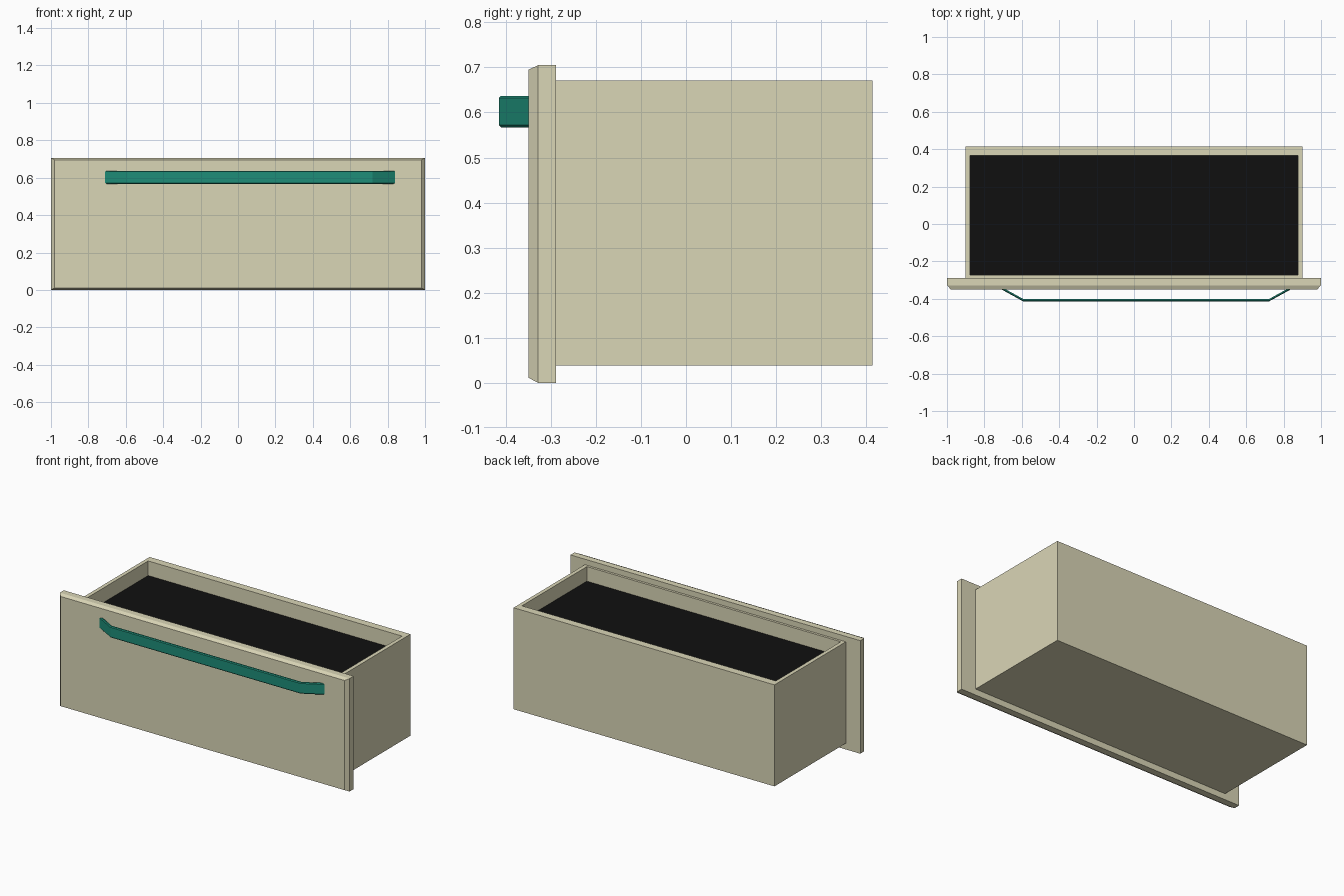
import bpy
import bmesh

if "Cube" in bpy.data.objects:
    bpy.data.objects.remove(bpy.data.objects["Cube"])


def material(name, rgb):
    m = bpy.data.materials.new(name)
    m.diffuse_color = (*rgb, 1)
    m.use_nodes = True
    m.node_tree.nodes["Principled BSDF"].inputs["Base Color"].default_value = m.diffuse_color
    return m


def loft(name, rings, mat, caps=(True, True)):
    """Skin a list of equal-length closed rings, optionally capping the ends."""
    bm = bmesh.new()
    loops = [[bm.verts.new(p) for p in ring] for ring in rings]
    for a, b in zip(loops, loops[1:]):
        n = len(a)
        for i in range(n):
            j = (i + 1) % n
            bm.faces.new((a[i], a[j], b[j], b[i]))
    if caps[0]:
        bm.faces.new(loops[0][::-1])
    if caps[1]:
        bm.faces.new(loops[-1])
    bmesh.ops.recalc_face_normals(bm, faces=bm.faces)
    mesh = bpy.data.meshes.new(name)
    bm.to_mesh(mesh)
    bm.free()
    mesh.materials.append(mat)
    ob = bpy.data.objects.new(name, mesh)
    bpy.context.collection.objects.link(ob)
    return ob


def rect_xy(hx, y0, y1, z):
    return [(-hx, y0, z), (hx, y0, z), (hx, y1, z), (-hx, y1, z)]


def rect_xz(hx, z0, z1, y):
    return [(-hx, y, z0), (hx, y, z0), (hx, y, z1), (-hx, y, z1)]


wood = material("cream_paint", (0.70, 0.67, 0.47))
teal = material("teal_metal", (0.013, 0.27, 0.19))
black = material("black_lining", (0.005, 0.005, 0.005))

# Front panel with chamfered front edges
loft("front_panel", [rect_xz(1.0, 0.0, 0.705, -0.289),
                     rect_xz(1.0, 0.0, 0.705, -0.328),
                     rect_xz(0.98, 0.011, 0.695, -0.349)], wood)

# Drawer box: outside walls, rim, inside walls
FLOOR = 0.58
loft("drawer_box", [rect_xy(0.90, -0.289, 0.414, 0.038),
                    rect_xy(0.90, -0.289, 0.414, 0.671),
                    rect_xy(0.876, -0.274, 0.366, 0.671),
                    rect_xy(0.876, -0.274, 0.366, FLOOR)], wood, (True, False))

# Dark lining closing the recess
loft("drawer_lining", [rect_xy(0.876, -0.274, 0.366, FLOOR)], black, (False, True))

# Handle: flat bar with chamfered outer edges, bent back to the panel at both ends
path = [(-0.71, -0.349), (-0.59, -0.415), (0.72, -0.415), (0.84, -0.349)]
section = [(0.013, 0.567), (0.005, 0.567), (0.0, 0.572),
           (0.0, 0.632), (0.005, 0.637), (0.013, 0.637)]
loft("handle", [[(x, y + dy, z) for dy, z in section] for x, y in path], teal)
